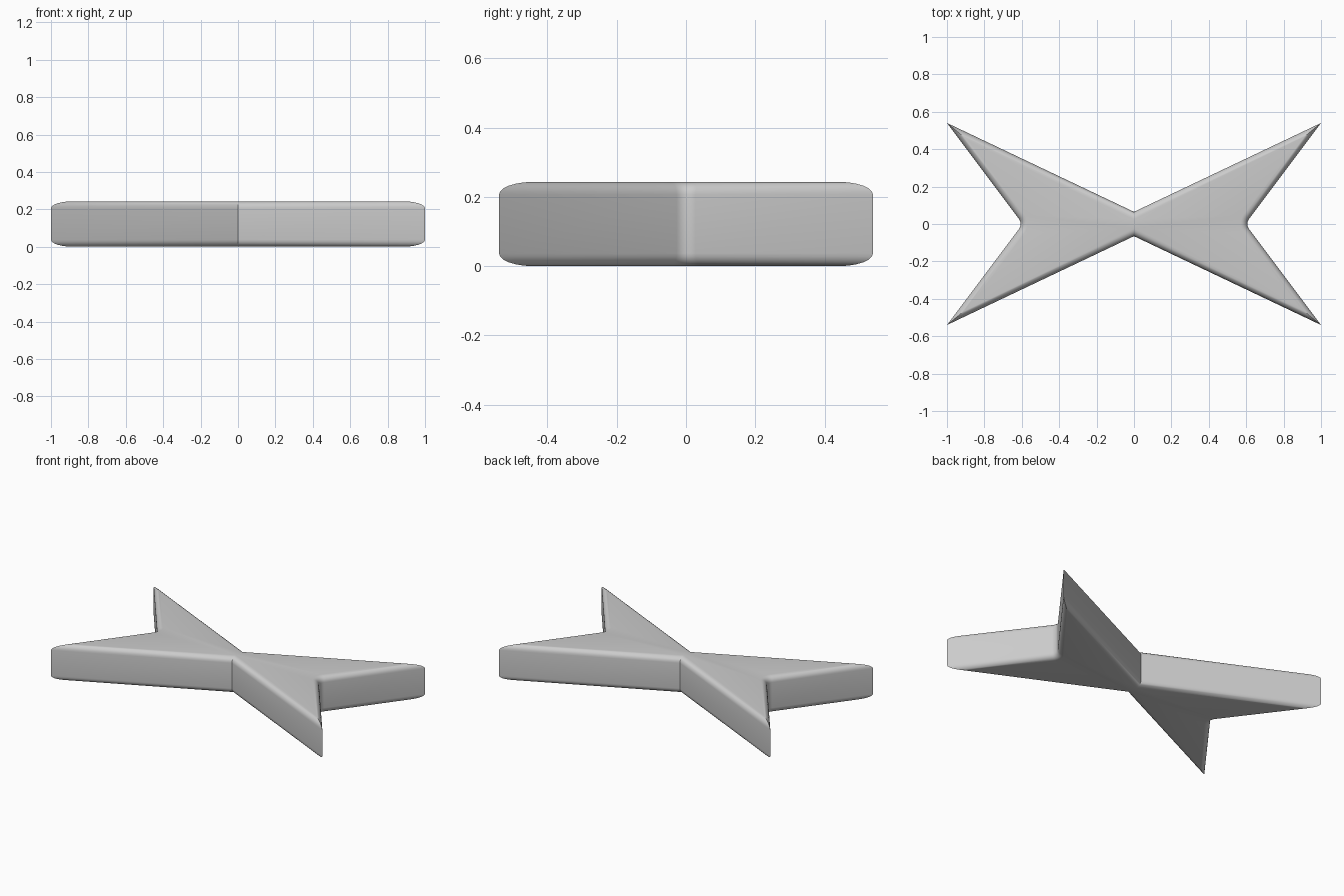
import bpy, math
from mathutils import Vector

if "Cube" in bpy.data.objects:
    bpy.data.objects.remove(bpy.data.objects["Cube"])

HEIGHT, ROUND, STEPS = 0.243, 0.037, 6
TIP, WAIST, NOTCH, FILLET = (1.0, 0.54), 0.065, 0.595, 0.045

# Right half of the outline, counter-clockwise, with a filleted notch
a = math.atan2(TIP[1], TIP[0] - NOTCH)
cx = NOTCH + FILLET / math.sin(a)
half = [(0, -WAIST), (TIP[0], -TIP[1])]
for i in range(7):
    t = math.pi + (math.pi / 2 - a) * (1 - i / 3)
    half.append((cx + FILLET * math.cos(t), FILLET * math.sin(t)))
half.append(TIP)
# The left half is the right one turned by 180 degrees
outline = [Vector(p) for p in half] + [-Vector(p) for p in half]
n = len(outline)


def inset(d):
    """Move every side of the outline inward by d with mitred corners."""
    pts = []
    for i, p in enumerate(outline):
        e1 = (p - outline[i - 1]).normalized()
        e2 = (outline[(i + 1) % n] - p).normalized()
        n1, n2 = Vector((-e1.y, e1.x)), Vector((-e2.y, e2.x))
        pts.append(p + (n1 + n2) * d / (1 + n1.dot(n2)))
    return pts


# Stack of rings: rounded bottom edge, straight wall, rounded top edge
quarter = [(ROUND * (1 - math.sin(k * math.pi / 2 / STEPS)),
            ROUND * (1 - math.cos(k * math.pi / 2 / STEPS))) for k in range(STEPS + 1)]
levels = [(d, z) for d, z in quarter] + [(d, HEIGHT - z) for d, z in reversed(quarter)]

verts = [(p.x, p.y, z) for d, z in levels for p in inset(d)]
faces = [(r * n + i, r * n + (i + 1) % n, (r + 1) * n + (i + 1) % n, (r + 1) * n + i)
         for r in range(len(levels) - 1) for i in range(n)]
last = (len(levels) - 1) * n
faces += [tuple(reversed(range(n))), tuple(range(last, last + n))]

# Four-pointed bow-tie plate
mesh = bpy.data.meshes.new("star_plate")
mesh.from_pydata(verts, [], faces)
mesh.update()
plate = bpy.data.objects.new("star_plate", mesh)
bpy.context.collection.objects.link(plate)
bpy.context.view_layer.objects.active = plate
plate.select_set(True)
bpy.ops.object.shade_smooth_by_angle(angle=math.radians(35))
